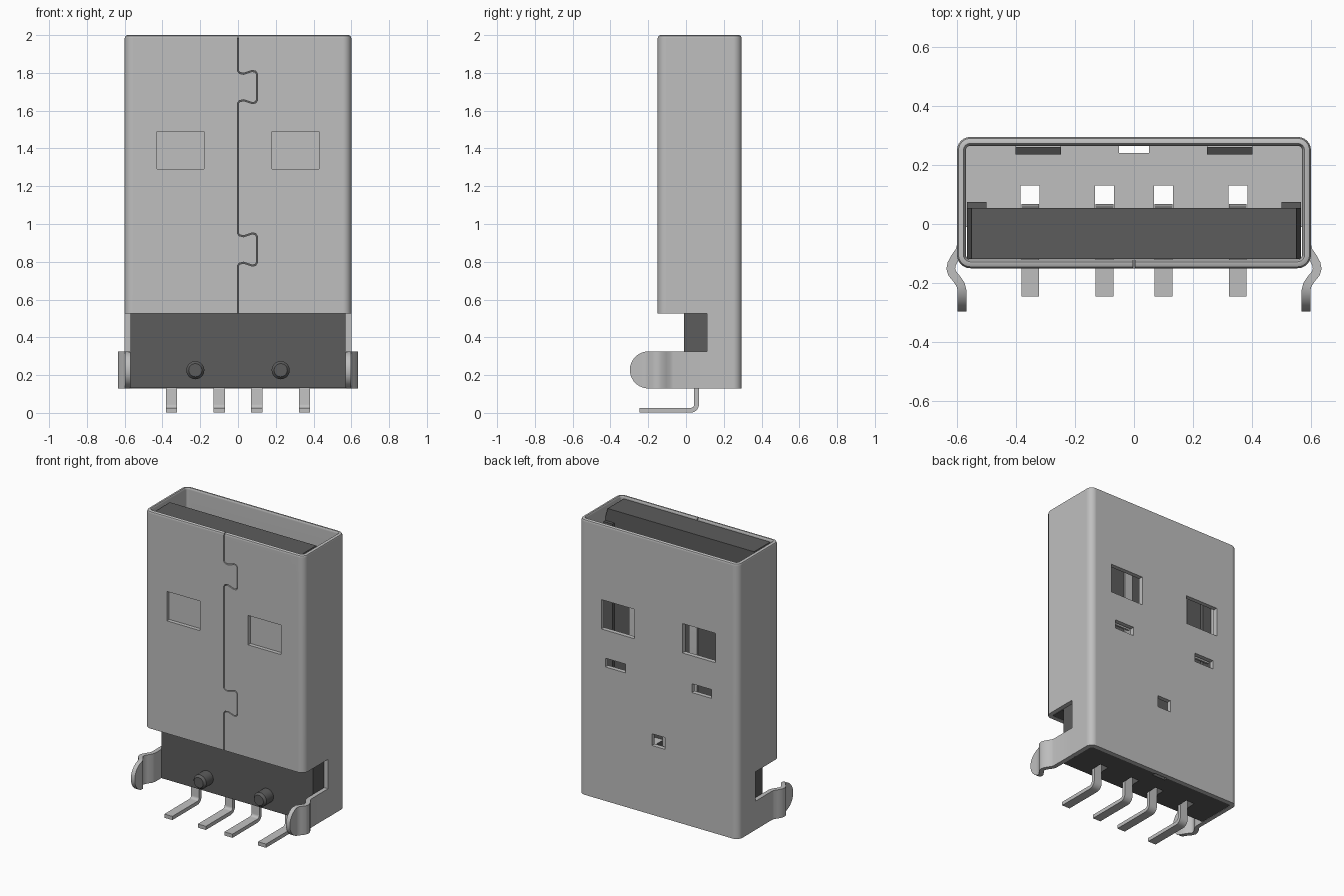
import bpy, bmesh, math
from mathutils import Vector

if "Cube" in bpy.data.objects:
    bpy.data.objects.remove(bpy.data.objects["Cube"])


def material(name, v):
    m = bpy.data.materials.new(name)
    m.use_nodes = True
    m.diffuse_color = (v, v, v, 1)
    m.node_tree.nodes["Principled BSDF"].inputs["Base Color"].default_value = (v, v, v, 1)
    return m


METAL = material("light grey metal", 0.52)
PLASTIC = material("dark grey plastic", 0.107)


def finish(name, bm, mat=None):
    bmesh.ops.recalc_face_normals(bm, faces=bm.faces)
    me = bpy.data.meshes.new(name)
    bm.to_mesh(me)
    bm.free()
    ob = bpy.data.objects.new(name, me)
    bpy.context.collection.objects.link(ob)
    if mat:
        me.materials.append(mat)
    return ob


def add_box(bm, x, y, z):
    """Box from three (low, high) ranges."""
    verts = bmesh.ops.create_cube(bm, size=1)["verts"]
    for v in verts:
        v.co = [r[0] if c < 0 else r[1] for c, r in zip(v.co, (x, y, z))]
    return verts


def boxes(name, ranges, mat=None):
    bm = bmesh.new()
    for r in ranges:
        add_box(bm, *r)
    return finish(name, bm, mat)


def sweep(name, path, thick, widths, place, mat=None):
    """Flat strip along a 2D path; widths gives (low, high) per point."""
    bm = bmesh.new()
    pts = [Vector(p) for p in path]
    rings = []
    for i, p in enumerate(pts):
        d0 = (p - pts[max(i - 1, 0)]).normalized()
        d1 = (pts[min(i + 1, len(pts) - 1)] - p).normalized()
        t = (d0 + d1).normalized()
        d = d1 if d1.length else d0
        n = Vector((-t.y, t.x)) * thick / 2 / max(t.dot(d), 0.5)
        lo, hi = widths(p)
        rings.append([bm.verts.new(place(*q, w)) for q, w in
                      ((p + n, lo), (p + n, hi), (p - n, hi), (p - n, lo))])
    for a, b in zip(rings, rings[1:]):
        for k in range(4):
            bm.faces.new((a[k], a[(k + 1) % 4], b[(k + 1) % 4], b[k]))
    bm.faces.new(rings[0])
    bm.faces.new(rings[-1])
    return finish(name, bm, mat)


def cut(ob, cutter):
    mod = ob.modifiers.new("cut", "BOOLEAN")
    mod.operation, mod.solver, mod.object = "DIFFERENCE", "EXACT", cutter
    bpy.context.view_layer.objects.active = ob
    bpy.ops.object.modifier_apply(modifier=mod.name)
    bpy.data.objects.remove(cutter)


# Metal shell: a rounded rectangular tube with a rounded mouth
def rounded_ring(bm, inset, z):
    r = max(0.045 - inset, 0.012)
    hx, y0, y1 = 0.6 - inset - r, -0.15 + inset + r, 0.295 - inset - r
    ring = []
    for k, (cx, cy) in enumerate(((hx, y1), (-hx, y1), (-hx, y0), (hx, y0))):
        for s in range(7):
            a = math.radians(90 * k + 15 * s)
            ring.append(bm.verts.new((cx + r * math.cos(a), cy + r * math.sin(a), z)))
    return ring


bm = bmesh.new()
rings = [rounded_ring(bm, i, z) for i, z in (
    (0, 0.13), (0, 1.985), (0.005, 1.996), (0.014, 2.0), (0.022, 2.0), (0.03, 1.987), (0.03, 0.13))]
for a, b in zip(rings, rings[1:] + rings[:1]):
    for k in range(len(a)):
        j = (k + 1) % len(a)
        bm.faces.new((a[k], a[j], b[j], b[k]))
shell = finish("metal_shell", bm, METAL)

# Open lower front, front dents, back windows and latch slots
cut(shell, boxes("front_cut", [((-1, 1), (-1, 0.11), (0, 0.525))]))
openings = [((-0.05, 0.05), (0.25, 0.35), (0.60, 0.68))]
for s in (-1, 1):
    wide = tuple(sorted((s * 0.18, s * 0.43)))
    slim = tuple(sorted((s * 0.25, s * 0.40)))
    openings += [(wide, (-0.2, -0.124), (1.29, 1.49)),
                 (wide, (0.25, 0.35), (1.29, 1.49)),
                 (slim, (0.25, 0.35), (1.04, 1.10))]
cut(shell, boxes("openings_cut", openings))

# Dovetailed seam down the front
seam = [(0, 0.4)]
for z in (0.79, 1.65):
    seam += [(0, z - 0.01), (0.008, z), (0.03, z + 0.005), (0.075, z - 0.01), (0.092, z - 0.007),
             (0.1, z + 0.005), (0.1, z + 0.145), (0.092, z + 0.157), (0.075, z + 0.16),
             (0.03, z + 0.145), (0.008, z + 0.15), (0, z + 0.16)]
seam.append((0, 2.1))
cut(shell, sweep("seam_cut", seam, 0.006, lambda p: (-0.2, -0.10), lambda x, z, y: (x, y, z)))

# Side mounting ears with rounded ends
ear_path = [(0.585, 0.115), (0.585, -0.07), (0.590, -0.09), (0.606, -0.113), (0.618, -0.135),
            (0.621, -0.152), (0.616, -0.168), (0.600, -0.187), (0.588, -0.205), (0.583, -0.225),
            (0.583, -0.245), (0.583, -0.262), (0.583, -0.277), (0.583, -0.289), (0.583, -0.296)]


def ear_width(p):
    h = math.sqrt(max(0.0975 ** 2 - min(p.y + 0.2, 0) ** 2, 0.0001))
    return 0.2275 - h, 0.2275 + h


for s, side in ((1, "left"), (-1, "right")):
    sweep(side + "_ear", ear_path, 0.029, ear_width, lambda x, y, z: (s * x, y, z), METAL)
    # Inward latch lip above each slot
    sweep(side + "_latch_lip", [(0.268, 1.27), (0.255, 1.20), (0.243, 1.10)], 0.016,
          lambda p: (0.248, 0.402), lambda y, z, x: (s * x, y, z), METAL)

# Plastic base with contact wells and a rear notch; its upper floor is metal
PINS = (-0.352, -0.1, 0.1, 0.352)
base = boxes("plastic_base", [((-0.569, 0.569), (-0.01, 0.264), (0.131, 0.525))], PLASTIC)
wells = [((x - 0.032, x + 0.032), (0.05, 0.13), (0, 1)) for x in PINS]
cut(base, boxes("wells_cut", wells + [((-0.05, 0.05), (0.24, 0.3), (0, 1))]))
base.data.materials.append(METAL)
for f in base.data.polygons:
    f.material_index = int(f.normal.z > 0.9)

# Tongue with tapered tip, and its side rails
bm = bmesh.new()
add_box(bm, (-0.566, 0.566), (-0.118, 0.055), (0.525, 1.93))
tip = add_box(bm, (-0.566, 0.566), (-0.118, 0.055), (1.93, 1.985))
for v in tip:
    if v.co.z > 1.95:
        v.co.x *= 0.55 / 0.566
bmesh.ops.remove_doubles(bm, verts=bm.verts, dist=0.0001)
inner = [f for f in bm.faces if abs(f.normal.z) > 0.9 and abs(f.calc_center_median().z - 1.93) < 0.001]
bmesh.ops.delete(bm, geom=inner, context="FACES_ONLY")
finish("tongue", bm, PLASTIC)
for s, side in ((1, "left"), (-1, "right")):
    boxes(side + "_rail", [(tuple(sorted((s * 0.5, s * 0.566))), (0.05, 0.075), (0.525, 1.9))], PLASTIC)

# Four bent contacts running from the feet up the tongue
bend = [(0.025 + 0.031 * math.sin(a), 0.045 - 0.031 * math.cos(a))
        for a in (math.radians(15 * k) for k in range(7))]
contact_path = [(-0.245, 0.014)] + bend + [(0.056, 1.72), (0.045, 1.78)]
for i, x in enumerate(PINS):
    sweep("contact_%d" % (i + 1), contact_path, 0.025,
          lambda p: (x - 0.03, x + 0.03), lambda y, z, w: (w, y, z), METAL)

# Locating pegs with chamfered tips
for s, side in ((1, "left"), (-1, "right")):
    bm = bmesh.new()
    loops = []
    for r, y in ((0.048, 0.0), (0.048, -0.085), (0.035, -0.1)):
        loops.append([bm.verts.new((s * 0.226 + r * math.cos(k * math.pi / 12), y,
                                    0.226 + r * math.sin(k * math.pi / 12))) for k in range(24)])
    for a, b in zip(loops, loops[1:]):
        for k in range(24):
            bm.faces.new((a[k], a[(k + 1) % 24], b[(k + 1) % 24], b[k]))
    bm.faces.new(loops[0])
    bm.faces.new(loops[-1])
    finish(side + "_peg", bm, PLASTIC)

# Smooth the rounded parts, keep hard edges
bpy.ops.object.select_all(action="DESELECT")
for ob in bpy.context.collection.objects:
    if ob.type == "MESH":
        ob.select_set(True)
        bpy.context.view_layer.objects.active = ob
bpy.ops.object.shade_smooth_by_angle(angle=math.radians(32))
weighted = shell.modifiers.new("weighted_normals", "WEIGHTED_NORMAL")
weighted.keep_sharp = True
